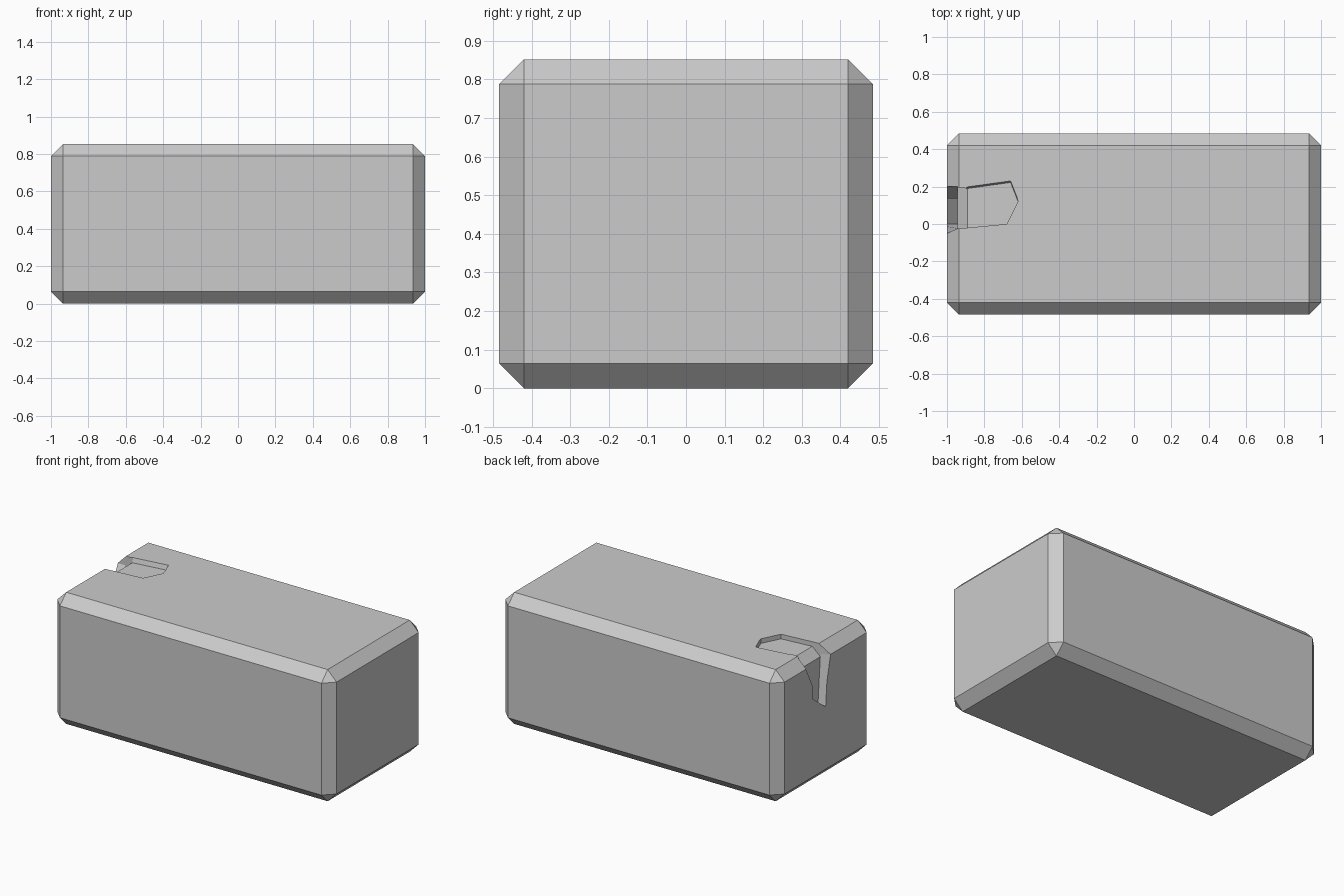
import bpy, bmesh

if "Cube" in bpy.data.objects:
    bpy.data.objects.remove(bpy.data.objects["Cube"])


def make_object(name, bm):
    bmesh.ops.recalc_face_normals(bm, faces=bm.faces)
    mesh = bpy.data.meshes.new(name)
    bm.to_mesh(mesh)
    bm.free()
    obj = bpy.data.objects.new(name, mesh)
    bpy.context.collection.objects.link(obj)
    return obj


def loft(bm, loop_a, loop_b):
    """Join two matching loops with quads and return their vertices."""
    a = [bm.verts.new(p) for p in loop_a]
    b = [bm.verts.new(p) for p in loop_b]
    for i in range(len(a)):
        j = (i + 1) % len(a)
        bm.faces.new((a[i], a[j], b[j], b[i]))
    return a, b


# Chamfered stone block
bm = bmesh.new()
bmesh.ops.create_cube(bm, size=1)
for v in bm.verts:
    v.co.x *= 2
    v.co.y *= 0.968
    v.co.z = (v.co.z + 0.5) * 0.852
bmesh.ops.bevel(bm, geom=bm.edges[:], offset=0.064, offset_type='OFFSET',
                segments=1, profile=0.5, affect='EDGES')
block = make_object("stone_block", bm)

# Cutter for the chip in the left end, narrowing slightly inwards
rim = [(0.2, 1), (0.2, 0.786), (0.136, 0.66), (0.136, 0.571), (0.0, 0.468)]
bm = bmesh.new()
outer, inner = loft(
    bm,
    [(-1.055, y, z) for y, z in rim + [(-0.075, 0.786), (-0.075, 1)]],
    [(-0.945, y, z) for y, z in rim + [(-0.025, 0.786), (-0.025, 1)]])
bm.faces.new(outer)
bm.faces.new(inner)
end_cutter = make_object("end_chip_cutter", bm)

# Cutter for the chip in the top, its floor following the chamfer
floor = [(-1.1, -0.025, 0.786), (-0.946, -0.025, 0.786), (-0.945, -0.025, 0.768),
         (-0.89, -0.02, 0.822), (-0.68, 0.0, 0.822), (-0.62, 0.12, 0.822),
         (-0.66, 0.222, 0.822), (-0.89, 0.19, 0.822), (-0.945, 0.196, 0.768),
         (-0.946, 0.196, 0.786), (-1.1, 0.196, 0.786)]
bm = bmesh.new()
low, high = loft(bm, floor,
                 [(x, y + (0.05 if x > -0.9 and y > 0.15 else 0), 1)
                  for x, y, z in floor])
bm.faces.new(high)
bm.faces.new(low[3:8])
for i in range(3):
    bm.faces.new((low[i], low[i + 1], low[9 - i], low[10 - i]))
top_cutter = make_object("top_chip_cutter", bm)

# Cut both chips out of the block
bpy.context.view_layer.objects.active = block
for cutter in (end_cutter, top_cutter):
    cutter.hide_render = True
    mod = block.modifiers.new("chip", 'BOOLEAN')
    mod.operation = 'DIFFERENCE'
    mod.solver = 'EXACT'
    mod.object = cutter
    bpy.ops.object.modifier_apply(modifier=mod.name)
    bpy.data.objects.remove(cutter)
